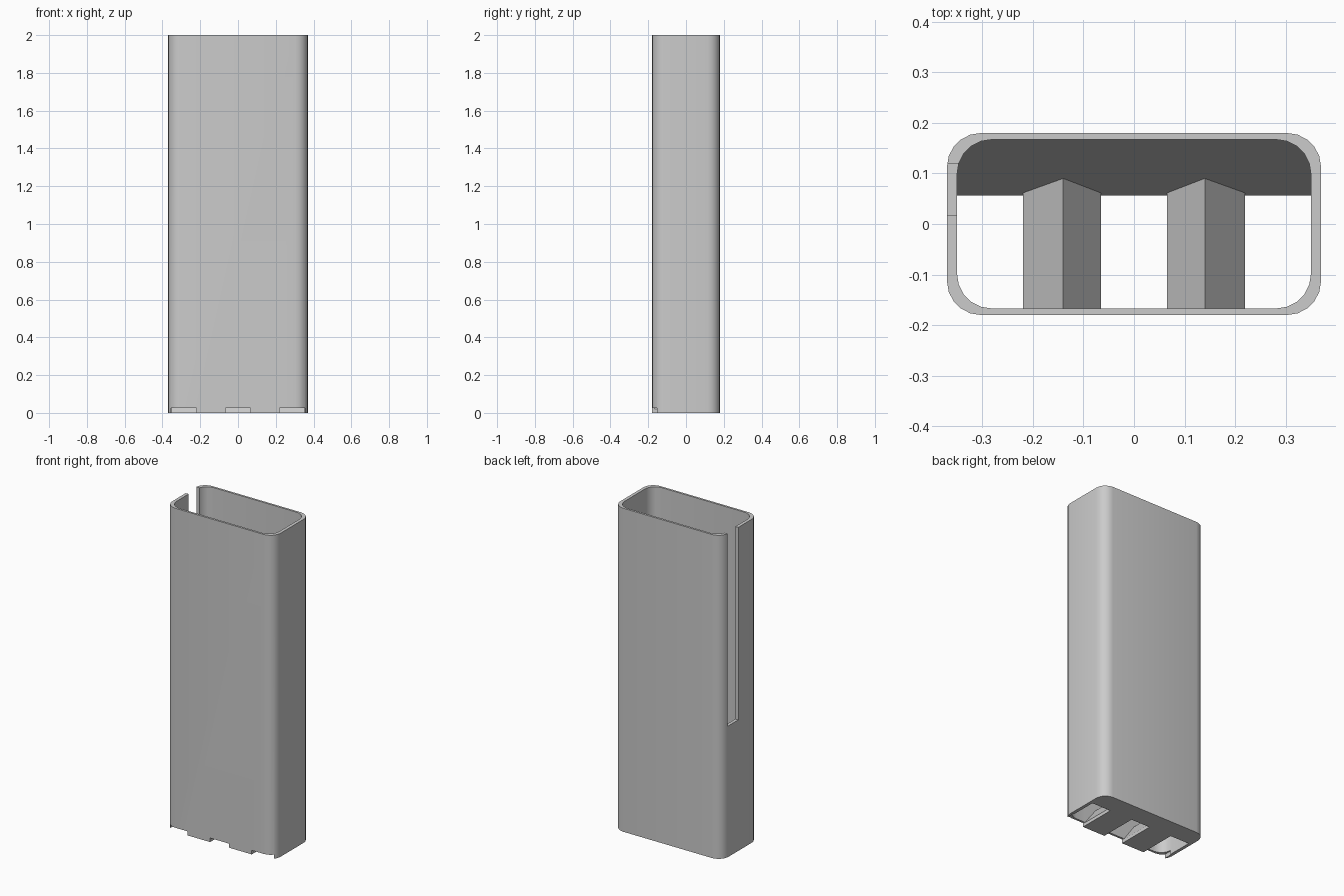
import bpy
import bmesh
from math import cos, sin, pi, radians

if "Cube" in bpy.data.objects:
    bpy.data.objects.remove(bpy.data.objects["Cube"], do_unlink=True)

grey = bpy.data.materials.new("plain grey")
grey.use_nodes = True
grey.diffuse_color = (0.6, 0.6, 0.6, 1)
grey.node_tree.nodes["Principled BSDF"].inputs["Base Color"].default_value = (0.6, 0.6, 0.6, 1)


def prism(name, points, offset):
    """Extrude a closed outline along an offset vector."""
    bm = bmesh.new()
    face = bm.faces.new([bm.verts.new(p) for p in points])
    ext = bmesh.ops.extrude_face_region(bm, geom=[face])
    verts = [g for g in ext["geom"] if isinstance(g, bmesh.types.BMVert)]
    bmesh.ops.translate(bm, verts=verts, vec=offset)
    bmesh.ops.recalc_face_normals(bm, faces=bm.faces)
    mesh = bpy.data.meshes.new(name)
    bm.to_mesh(mesh)
    bm.free()
    mesh.materials.append(grey)
    obj = bpy.data.objects.new(name, mesh)
    bpy.context.collection.objects.link(obj)
    return obj


def rounded_block(name, hx, hy, r, z0, z1, steps=5):
    """Upright block with rounded vertical corners."""
    pts = []
    for i, (sx, sy) in enumerate([(1, 1), (-1, 1), (-1, -1), (1, -1)]):
        for k in range(steps + 1):
            a = (i + k / steps) * pi / 2
            pts.append((sx * (hx - r) + r * cos(a), sy * (hy - r) + r * sin(a), z0))
    return prism(name, pts, (0, 0, z1 - z0))


def box(name, x0, x1, y0, y1, z0, z1):
    pts = [(x0, y0, z0), (x1, y0, z0), (x1, y1, z0), (x0, y1, z0)]
    return prism(name, pts, (0, 0, z1 - z0))


def apply_boolean(obj, tool, operation):
    mod = obj.modifiers.new("cut", "BOOLEAN")
    mod.operation, mod.solver, mod.object = operation, "EXACT", tool
    bpy.ops.object.select_all(action="DESELECT")
    bpy.context.view_layer.objects.active = obj
    obj.select_set(True)
    bpy.ops.object.modifier_apply(modifier=mod.name)
    bpy.data.objects.remove(tool, do_unlink=True)


# Tall open tube with rounded corners
shell = rounded_block("shell", 0.37, 0.18, 0.067, 0, 2)
apply_boolean(shell, rounded_block("cavity", 0.35, 0.167, 0.068, -0.1, 2.1), "DIFFERENCE")

# Long slot in one side wall, open at the top
apply_boolean(shell, box("slot", -0.45, -0.3, 0.018, 0.12, 0.81, 2.1), "DIFFERENCE")

# Three shallow notches along the bottom of the front wall
for x0, x1 in [(-0.355, -0.22), (-0.065, 0.065), (0.22, 0.355)]:
    apply_boolean(shell, box("notch", x0, x1, -0.3, -0.1, -0.1, 0.025), "DIFFERENCE")

# Steep ramp across the back of the cavity
ramp = prism("ramp", [(-0.36, 0.056, 0), (-0.36, 0.172, 0), (-0.36, 0.172, 0.435)], (0.72, 0, 0))
apply_boolean(ramp, rounded_block("trim", 0.36, 0.173, 0.067, -0.1, 1), "INTERSECT")

# Two peaked ridges running from the front wall into the ramp
ridges = []
for side, label in [(-1, "right"), (1, "left")]:
    outline = [(0.065, 0), (0.22, 0), (0.22, 0.02), (0.14, 0.128), (0.065, 0.02)]
    ridges.append(prism(label + "_ridge", [(side * x, -0.17, z) for x, z in outline], (0, 0.27, 0)))

# Smooth rounded corners, sharp edges kept
bpy.ops.object.select_all(action="DESELECT")
for obj in [shell, ramp] + ridges:
    obj.select_set(True)
bpy.context.view_layer.objects.active = shell
bpy.ops.object.shade_smooth_by_angle(angle=radians(30))
